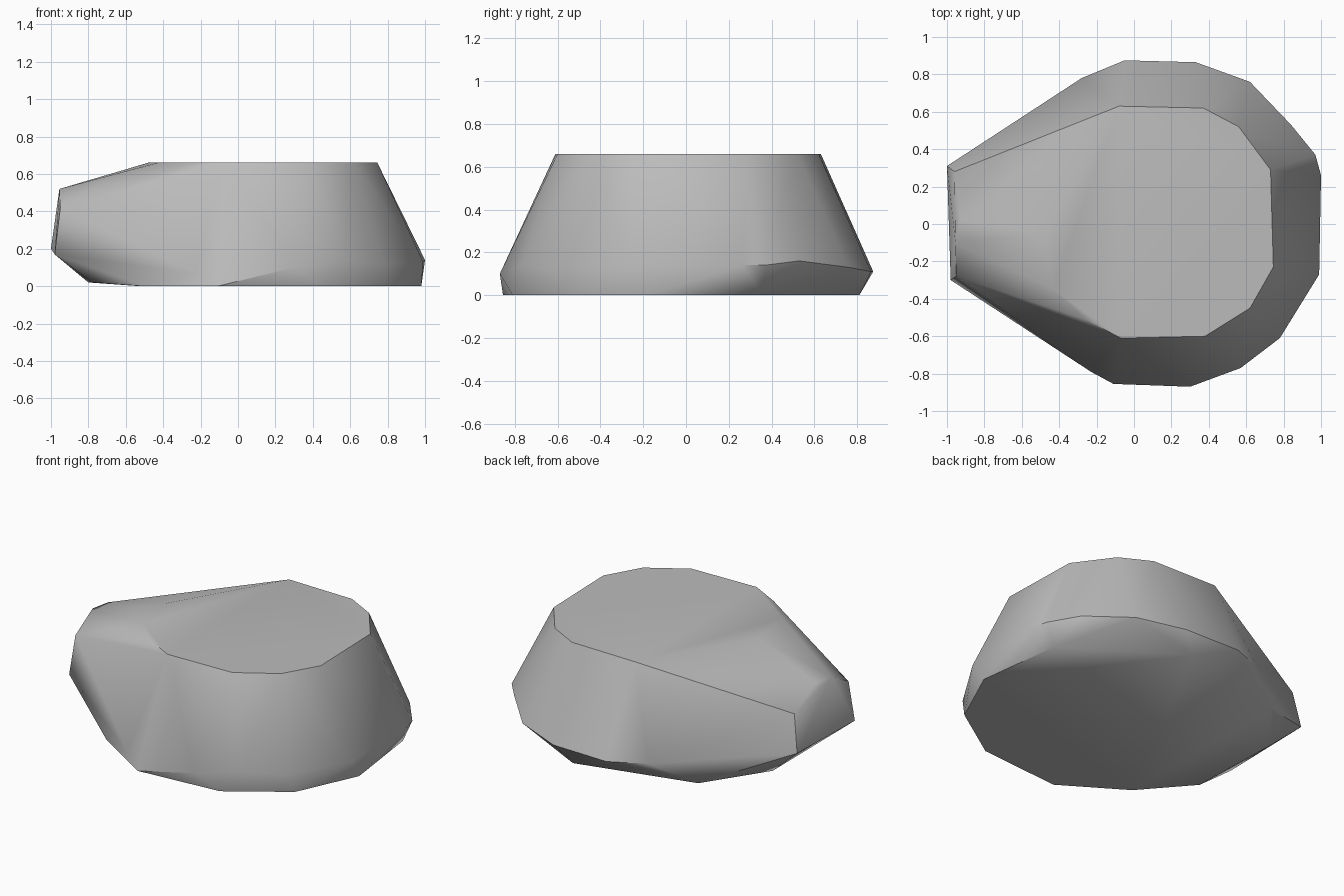
import bpy
import bmesh

# Remove the default cube only
default_cube = bpy.data.objects.get("Cube")
if default_cube:
    bpy.data.objects.remove(default_cube, do_unlink=True)


def level(outline, height):
    """Lift a flat outline to one height."""
    return [(x, y, height) for x, y in outline]


# Flat underside, with its nose end lifted slightly
underside = level([(-.5, -.61), (-.11, -.855), (.44, -.81), (.8, -.57),
                   (.98, -.18), (.91, .36), (.23, .81), (-.52, .62)], 0)
underside += level([(-.8, .27), (-.78, -.34)], .02)

# Widest girth, just above the ground
girth = [(.3, -.87, .1), (.57, -.77, .14), (.78, -.61, .12),
         (.99, -.27, .13), (1, .26, .14), (.97, .37, .14),
         (.84, .53, .16), (.62, .76, .13), (.33, .865, .11),
         (-.05, .875, .11), (-.28, .78, .12), (-.23, -.79, .07)]

# Blunt nose at one end
nose = [(-1, .31, .2), (-.98, -.3, .17), (-.95, -.28, .42),
        (-.955, -.1, .52), (-.93, .02, .52), (-.96, .28, .43)]

# Flat top
top = level([(-.08, .63), (.37, .62), (.56, .52), (.73, .29),
             (.745, -.23), (.62, -.45), (.38, -.6), (-.07, -.61),
             (-.26, -.51), (-.43, -.35), (-.48, -.05)], .66)

# Wrap the outlines in one convex stone
bm = bmesh.new()
for point in underside + girth + nose + top:
    bm.verts.new(point)
hull = bmesh.ops.convex_hull(bm, input=bm.verts[:])
loose = [v for v in bm.verts if not v.link_faces]
bmesh.ops.delete(bm, geom=loose, context='VERTS')
bmesh.ops.dissolve_limit(bm, angle_limit=.01, verts=bm.verts[:], edges=bm.edges[:])
bmesh.ops.recalc_face_normals(bm, faces=bm.faces[:])
mesh = bpy.data.meshes.new("rock")
bm.to_mesh(mesh)
bm.free()
rock = bpy.data.objects.new("rock", mesh)
bpy.context.collection.objects.link(rock)

# Plain grey stone
stone = bpy.data.materials.new("stone grey")
stone.use_nodes = True
grey = (.5, .5, .5, 1)
stone.diffuse_color = grey
shader = next(n for n in stone.node_tree.nodes if n.type == 'BSDF_PRINCIPLED')
shader.inputs["Base Color"].default_value = grey
mesh.materials.append(stone)

# Soft facets, crisp top and bottom rims
bpy.ops.object.select_all(action='DESELECT')
rock.select_set(True)
bpy.context.view_layer.objects.active = rock
bpy.ops.object.shade_smooth_by_angle(angle=.7)
